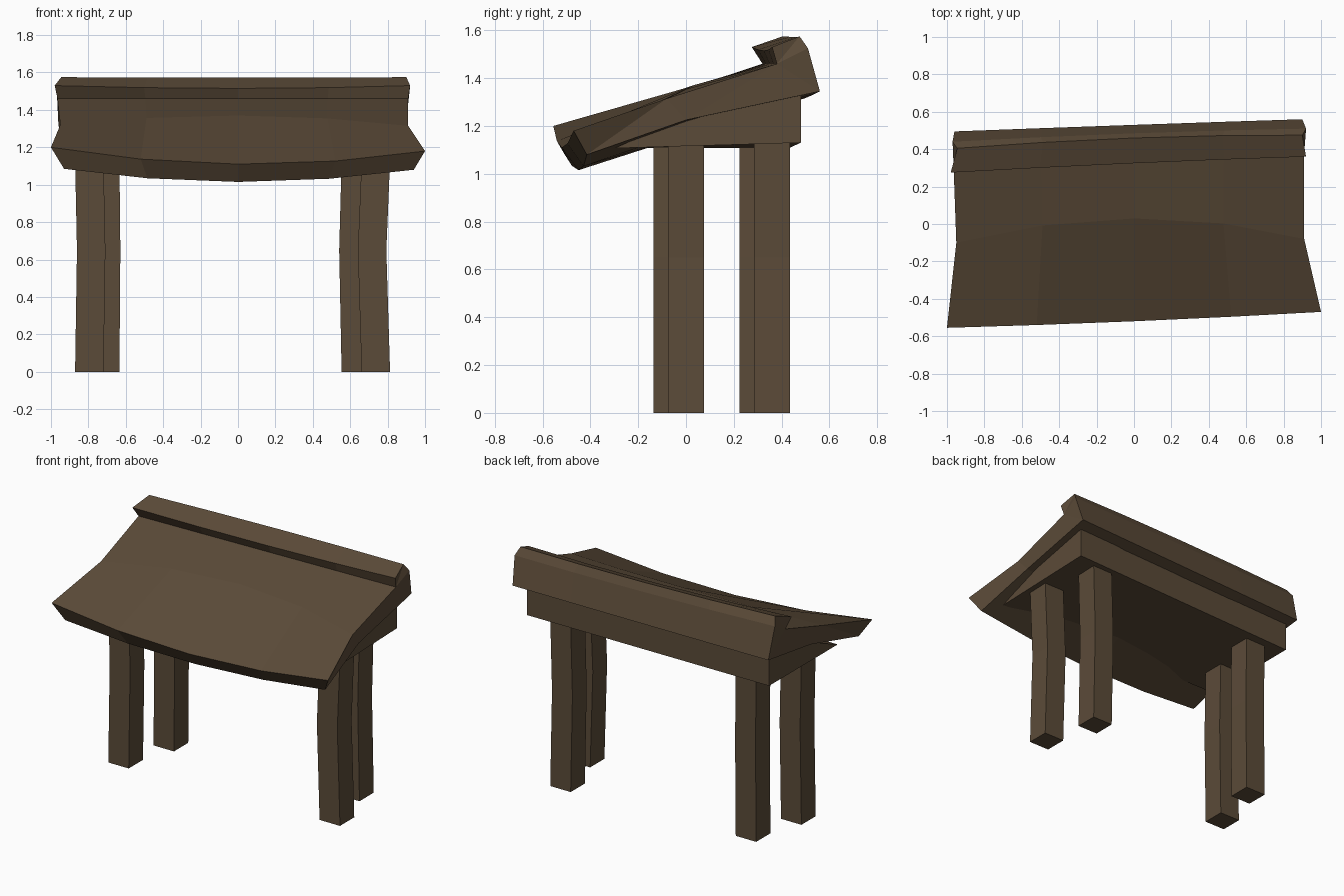
import bpy, bmesh

if "Cube" in bpy.data.objects:
    bpy.data.objects.remove(bpy.data.objects["Cube"])

wood = bpy.data.materials.new("dark brown wood")
wood.diffuse_color = (0.105, 0.07, 0.04, 1)
wood.use_nodes = True
wood.node_tree.nodes["Principled BSDF"].inputs["Base Color"].default_value = wood.diffuse_color


def loft(name, rings):
    """Skin a list of closed rings with flat faces and cap both ends."""
    bm = bmesh.new()
    vs = [[bm.verts.new(p) for p in ring] for ring in rings]
    n = len(vs[0])
    for a, b in zip(vs, vs[1:]):
        for i in range(n):
            j = (i + 1) % n
            bm.faces.new((a[i], a[j], b[j], b[i]))
    bm.faces.new(vs[0][::-1])
    bm.faces.new(vs[-1])
    bmesh.ops.recalc_face_normals(bm, faces=bm.faces)
    # triangulate the stepped end caps cleanly
    bmesh.ops.triangulate(bm, faces=[f for f in bm.faces if len(f.verts) > 4])
    me = bpy.data.meshes.new(name)
    bm.to_mesh(me)
    bm.free()
    me.materials.append(wood)
    ob = bpy.data.objects.new(name, me)
    bpy.context.collection.objects.link(ob)
    return ob


def bend(l, c, r, t):
    """Quadratic through left, centre and right points, t from -1 to 1."""
    return tuple(b + (d - a) / 2 * t + ((a + d) / 2 - b) * t * t
                 for a, b, d in zip(l, c, r))


# warped sloping top with its raised back lip: left, centre, right of each edge
edges = [
    ((-0.93, -0.51, 1.085), (0, -0.45, 1.015), (0.94, -0.415, 1.08)),   # front bottom
    ((-1.00, -0.555, 1.20), (0, -0.52, 1.11), (1.00, -0.47, 1.18)),     # front top
    ((-0.95, -0.10, 1.32), (0, 0.03, 1.37), (0.91, -0.08, 1.315)),      # slope middle
    ((-0.965, 0.32, 1.46), (0, 0.35, 1.46), (0.91, 0.38, 1.46)),        # under lip
    ((-0.98, 0.275, 1.53), (0, 0.325, 1.515), (0.92, 0.36, 1.53)),      # lip front
    ((-0.945, 0.405, 1.575), (0, 0.46, 1.572), (0.90, 0.475, 1.575)),   # lip top
    ((-0.97, 0.44, 1.525), (0, 0.485, 1.52), (0.92, 0.51, 1.525)),      # lip back
    ((-0.96, 0.495, 1.315), (0, 0.53, 1.33), (0.90, 0.56, 1.345)),      # back bottom
    ((-0.93, 0.00, 1.225), (0, 0.00, 1.16), (0.90, 0.00, 1.225)),       # underside
]
loft("sloping_top", [[bend(*e, t) for e in edges] for t in (-1, -0.52, 0, 0.52, 1)])

# wedge-shaped apron under the top
loft("apron_wedge", [
    [(x, -0.30, 1.107), (x, yb, zb), (x, yb, 1.34), (x, 0.0, 1.235)]
    for x, yb, zb in ((-0.92, 0.43, 1.107), (0.85, 0.48, 1.13))])

# four slightly bowed square legs: centre x, y and bow of the middle
for name, x, y, bow in (("front_left_leg", -0.795, -0.06, 0.01),
                        ("back_left_leg", -0.71, 0.30, 0.005),
                        ("front_right_leg", 0.737, 0.0, -0.02),
                        ("back_right_leg", 0.63, 0.36, -0.013)):
    h = 0.076
    loft(name, [[(x + d + sx * h, y + sy * h, z)
                 for sx, sy in ((-1, -1), (1, -1), (1, 1), (-1, 1))]
                for z, d in ((0, 0), (0.65, bow), (1.13, 0))])
